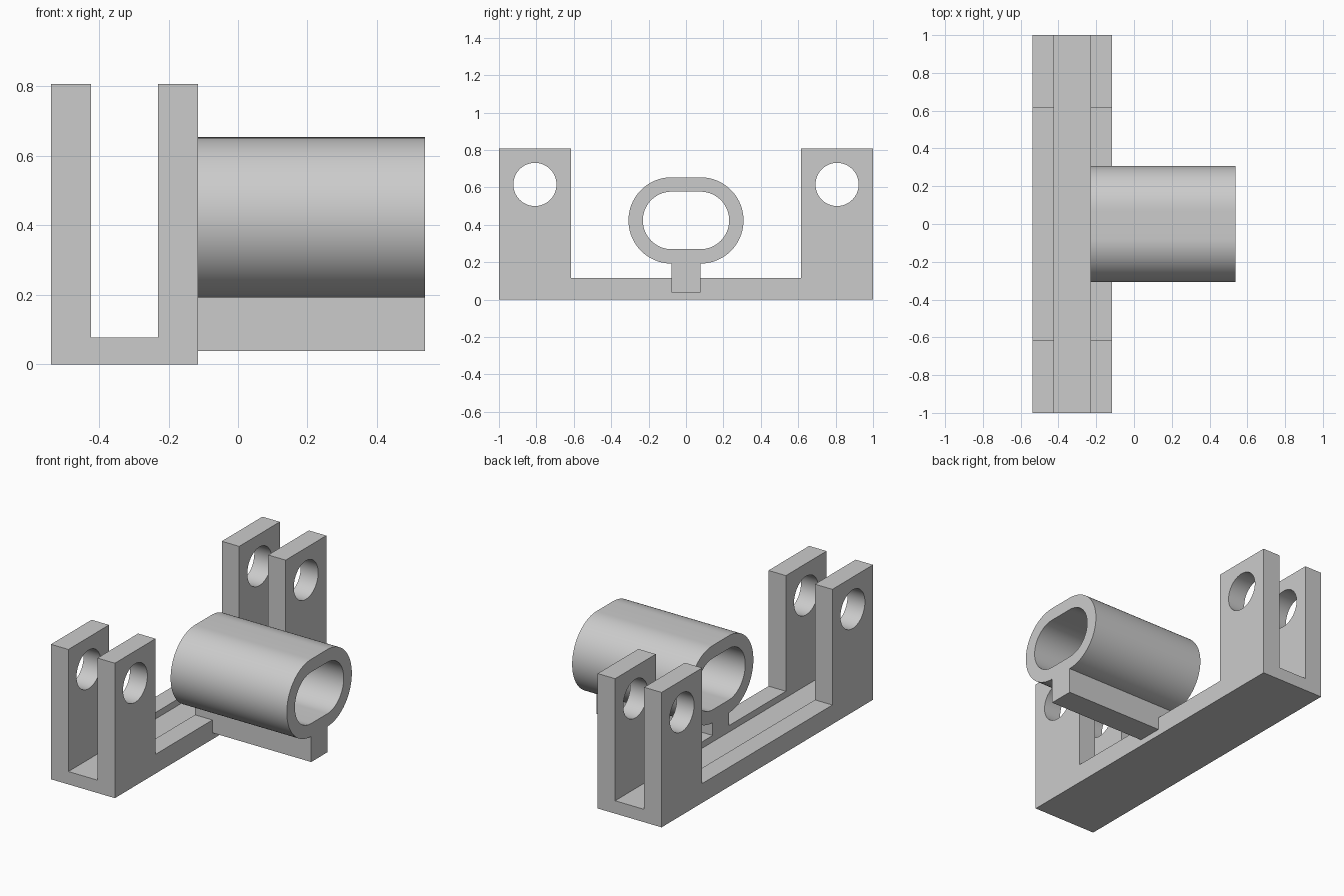
import bpy, bmesh, math

if "Cube" in bpy.data.objects:
    bpy.data.objects.remove(bpy.data.objects["Cube"])

U = 1 / 26          # one design unit; the bracket is 52 units long
X0 = -14            # left side of the bracket, in design units

grey = bpy.data.materials.new("light grey")
grey.diffuse_color = (0.6, 0.6, 0.6, 1)
grey.use_nodes = True
grey.node_tree.nodes["Principled BSDF"].inputs["Base Color"].default_value = grey.diffuse_color


def prism(name, outline, x_start, x_end):
    """Extrude a (y, z) outline along x, measured from the bracket's left side."""
    bm = bmesh.new()
    face = bm.faces.new([bm.verts.new(((X0 + x_start) * U, y * U, z * U)) for y, z in outline])
    out = bmesh.ops.extrude_face_region(bm, geom=[face])
    moved = [g for g in out["geom"] if isinstance(g, bmesh.types.BMVert)]
    bmesh.ops.translate(bm, verts=moved, vec=((x_end - x_start) * U, 0, 0))
    bmesh.ops.recalc_face_normals(bm, faces=bm.faces)
    mesh = bpy.data.meshes.new(name)
    bm.to_mesh(mesh)
    bm.free()
    mesh.materials.append(grey)
    obj = bpy.data.objects.new(name, mesh)
    bpy.context.collection.objects.link(obj)
    return obj


def arc(cy, cz, r, a0, a1, n):
    return [(cy + r * math.cos(math.radians(a0 + (a1 - a0) * i / n)),
             cz + r * math.sin(math.radians(a0 + (a1 - a0) * i / n))) for i in range(n + 1)]


def cut(obj, cutters):
    """Subtract the cutters, apply, and remove them."""
    bpy.context.view_layer.objects.active = obj
    for c in cutters:
        c.hide_render = True
        mod = obj.modifiers.new("cut", 'BOOLEAN')
        mod.operation, mod.solver, mod.object = 'DIFFERENCE', 'EXACT', c
        bpy.ops.object.modifier_apply(modifier=mod.name)
        bpy.data.objects.remove(c)


def smooth(obj):
    bpy.ops.object.select_all(action='DESELECT')
    obj.select_set(True)
    bpy.context.view_layer.objects.active = obj
    bpy.ops.object.shade_smooth_by_angle(angle=math.radians(30))


# Bracket: low rail with a tall ear at each end
bracket = prism("bracket", [(-26, 0), (26, 0), (26, 21), (16, 21), (16, 3),
                            (-16, 3), (-16, 21), (-26, 21)], 0, 11)
# Channel along the whole length, and a pin hole through each pair of ears
channel = prism("channel_cutter", [(-30, 2), (30, 2), (30, 25), (-30, 25)], 3, 8)
holes = [prism("pin_hole_cutter", arc(s * 21, 16, 3, 0, 360, 64)[:-1], -2, 13) for s in (-1, 1)]
cut(bracket, [channel] + holes)
smooth(bracket)

# Sleeve: oval tube standing on a narrow foot that runs its full length
sleeve = prism("sleeve", [(-2, 1), (2, 1)] + arc(2, 11, 6, -90, 90, 40)
               + arc(-2, 11, 6, 90, 270, 40), 8, 28)
bore = prism("bore_cutter", arc(2, 11, 4, -90, 90, 40) + arc(-2, 11, 4, 90, 270, 40), 6, 30)
cut(sleeve, [bore])
smooth(sleeve)
